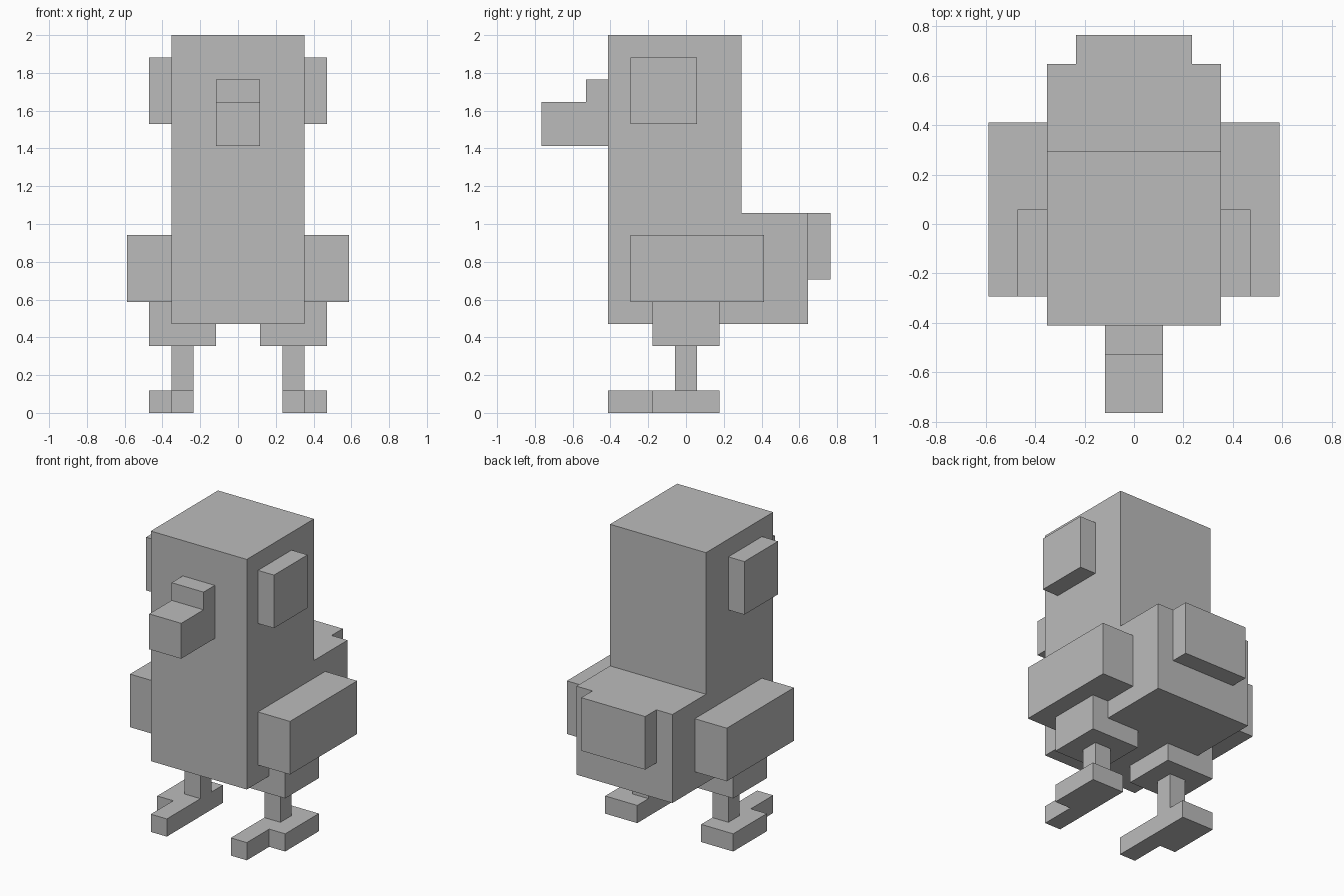
import bpy
import bmesh
from mathutils import Vector

U = 2 / 17  # one block of the model

cube = bpy.data.objects.get("Cube")
if cube:
    bpy.data.objects.remove(cube, do_unlink=True)

grey = bpy.data.materials.new("plain_grey")
grey.use_nodes = True
grey.diffuse_color = (0.5, 0.5, 0.5, 1)
grey.node_tree.nodes["Principled BSDF"].inputs["Base Color"].default_value = grey.diffuse_color


def prism(name, outline, sweep):
    """Sweep a flat outline, given in block units, into a solid."""
    bm = bmesh.new()
    face = bm.faces.new([bm.verts.new(Vector(p) * U) for p in outline])
    swept = bmesh.ops.extrude_face_region(bm, geom=[face])["geom"]
    verts = [v for v in swept if isinstance(v, bmesh.types.BMVert)]
    bmesh.ops.translate(bm, verts=verts, vec=Vector(sweep) * U)
    bmesh.ops.recalc_face_normals(bm, faces=bm.faces)
    mesh = bpy.data.meshes.new(name)
    bm.to_mesh(mesh)
    bm.free()
    mesh.materials.append(grey)
    obj = bpy.data.objects.new(name, mesh)
    bpy.context.collection.objects.link(obj)
    return obj


def side_profile(name, half_width, points):
    """Part centred on x, from its (y, z) side outline."""
    return prism(name, [(-half_width, y, z) for y, z in points], (2 * half_width, 0, 0))


def box(name, x, y, z):
    """Block spanning the given (low, high) ranges."""
    base = [(x[0], y[0], z[0]), (x[1], y[0], z[0]), (x[1], y[1], z[0]), (x[0], y[1], z[0])]
    return prism(name, base, (0, 0, z[1] - z[0]))


# Upright head and neck in one piece with the low rear body
side_profile("body", 3, [(-3.5, 4), (5.5, 4), (5.5, 9), (2.5, 9), (2.5, 17), (-3.5, 17)])

# Stepped beak and stub tail
side_profile("beak", 1, [(-3.5, 12), (-6.5, 12), (-6.5, 14), (-4.5, 14), (-4.5, 15), (-3.5, 15)])
box("tail", (-2, 2), (5.5, 6.5), (6, 9))

# Paired parts
for side, s in (("left", 1), ("right", -1)):
    box(side + "_eye", (3 * s, 4 * s), (-2.5, 0.5), (13, 16))
    box(side + "_wing", (3 * s, 5 * s), (-2.5, 3.5), (5, 8))
    box(side + "_thigh", (s, 4 * s), (-1.5, 1.5), (3, 5))
    box(side + "_shin", (2 * s, 3 * s), (-0.5, 0.5), (1, 3))
    # L-shaped foot with the long toe on the inner side
    foot = [(2, -3.5), (3, -3.5), (3, -1.5), (4, -1.5), (4, 1.5), (2, 1.5)]
    prism(side + "_foot", [(x * s, y, 0) for x, y in foot], (0, 0, 1))
